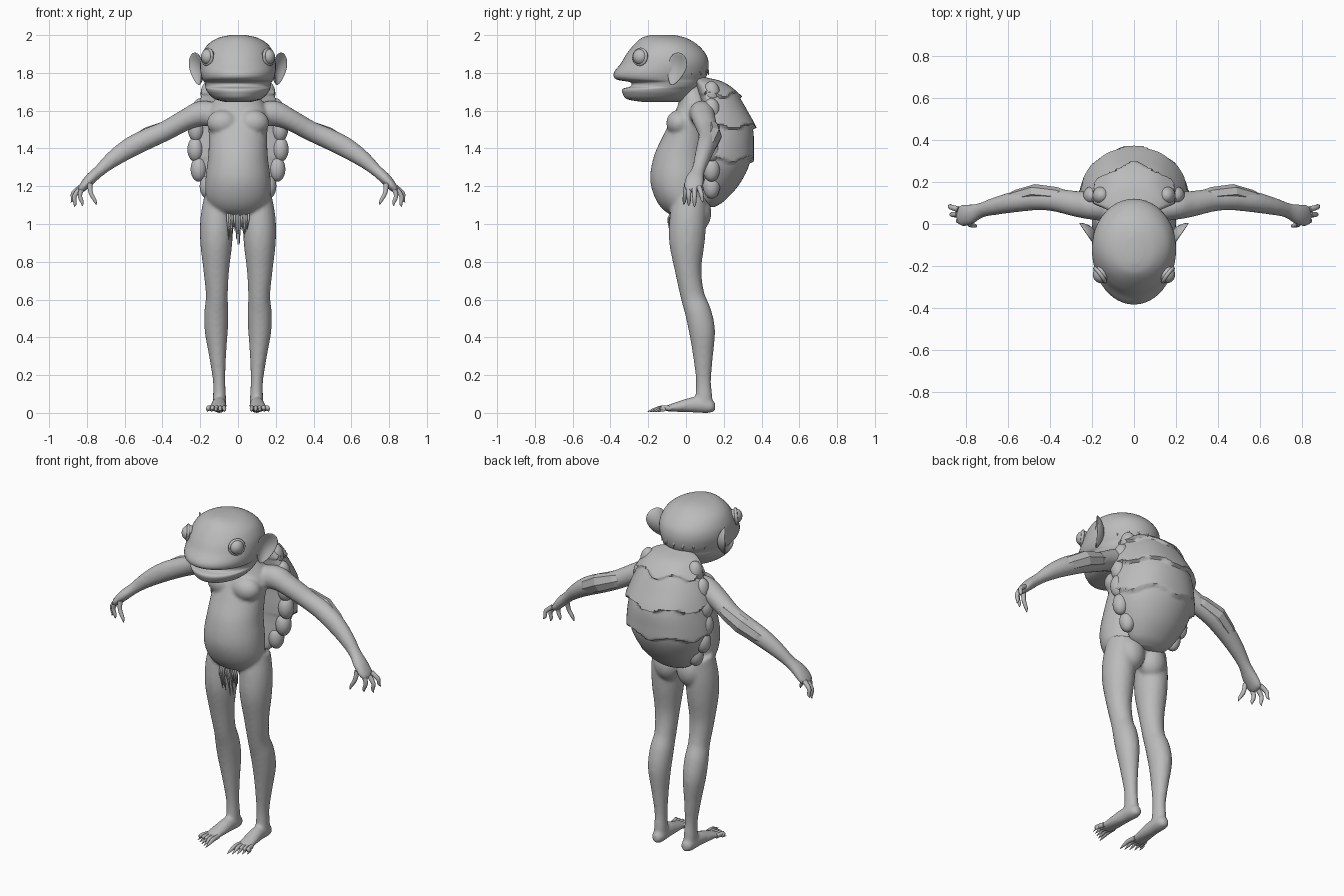
import bpy, bmesh, math, random
from mathutils import Vector, Matrix

cube = bpy.data.objects.get("Cube")
if cube:
    bpy.data.objects.remove(cube, do_unlink=True)
random.seed(4)

skin = bpy.data.materials.new("plain_grey")
skin.use_nodes = True
grey = (0.5, 0.5, 0.5, 1)
skin.diffuse_color = grey
for node in skin.node_tree.nodes:
    if node.type == 'BSDF_PRINCIPLED':
        node.inputs["Base Color"].default_value = grey
        node.inputs["Roughness"].default_value = 0.7


def spline(points, steps):
    """Smooth curve through tuples of any length."""
    pts = [points[0]] + list(points) + [points[-1]]
    out = []
    for i in range(1, len(pts) - 2):
        for k in range(steps):
            t = k / steps
            out.append([0.5 * (2 * b + (c - a) * t + (2 * a - 5 * b + 4 * c - d) * t * t
                               + (3 * b - a - 3 * c + d) * t ** 3)
                        for a, b, c, d in zip(*pts[i - 1:i + 3])])
    return out + [list(points[-1])]


def skin_rings(bm, rings):
    """Bridge closed rings of points and cap both ends."""
    rows = [[bm.verts.new(p) for p in ring] for ring in rings]
    n = len(rows[0])
    for a, b in zip(rows, rows[1:]):
        for i in range(n):
            j = (i + 1) % n
            bm.faces.new((a[i], a[j], b[j], b[i]))
    bm.faces.new(rows[0])
    bm.faces.new(rows[-1])


def tube(bm, points, sides=20, steps=5, ref=(0, 1, 0), axis=None):
    """Loft ellipses (x, y, z, radius along ref, radius across) along a path."""
    path = spline(points, steps)
    rings = []
    for i, p in enumerate(path):
        c = Vector(p[:3])
        t = Vector(axis) if axis else (Vector(path[min(i + 1, len(path) - 1)][:3])
                                       - Vector(path[max(i - 1, 0)][:3])).normalized()
        u = Vector(ref)
        u = (u - t * u.dot(t)).normalized()
        w = t.cross(u)
        ra, rb = max(p[3], 0.001), max(p[4], 0.001)
        rings.append([c + u * ra * math.cos(a) + w * rb * math.sin(a)
                      for a in (math.tau * k / sides for k in range(sides))])
    skin_rings(bm, rings)


def ball(bm, center, radii, seg=24):
    m = Matrix.Translation(center) @ Matrix.Diagonal((*radii, 1))
    return bmesh.ops.create_uvsphere(bm, u_segments=seg, v_segments=seg // 2, radius=1, matrix=m)["verts"]


def mirror(bm):
    geom = bmesh.ops.duplicate(bm, geom=bm.verts[:] + bm.edges[:] + bm.faces[:])["geom"]
    for v in geom:
        if isinstance(v, bmesh.types.BMVert):
            v.co.x *= -1


def finish(bm, name, angle=50, voxel=0, relax=0):
    bmesh.ops.recalc_face_normals(bm, faces=bm.faces[:])
    mesh = bpy.data.meshes.new(name)
    bm.to_mesh(mesh)
    bm.free()
    mesh.materials.append(skin)
    ob = bpy.data.objects.new(name, mesh)
    bpy.context.collection.objects.link(ob)
    for poly in mesh.polygons:
        poly.use_smooth = angle > 0
    if voxel:
        r = ob.modifiers.new("blend", 'REMESH')
        r.mode, r.voxel_size, r.use_smooth_shade = 'VOXEL', voxel, True
        s = ob.modifiers.new("relax", 'SMOOTH')
        s.factor, s.iterations = 0.5, relax
    elif angle:
        bpy.ops.object.select_all(action='DESELECT')
        ob.select_set(True)
        bpy.context.view_layer.objects.active = ob
        bpy.ops.object.shade_smooth_by_angle(angle=math.radians(angle))
    return ob


# Body: limbs on one side, mirrored, then torso, blended into one skin
bm = bmesh.new()
tube(bm, [(.1, .02, 1.14, .09, .08), (.112, .01, 1.02, .098, .088), (.115, .005, .9, .094, .085),
          (.115, .012, .75, .07, .068), (.112, .035, .62, .064, .058), (.115, .065, .53, .07, .064),
          (.115, .085, .43, .069, .061), (.108, .09, .3, .053, .045), (.1, .093, .17, .04, .033),
          (.098, .095, .08, .045, .035), (.098, .095, .03, .045, .035)])
tube(bm, [(.097, .155, .035, .015, .02), (.097, .13, .035, .035, .035), (.1, .05, .043, .038, .042),
          (.105, -.03, .034, .043, .03), (.11, -.09, .025, .045, .018), (.11, -.115, .022, .035, .012)],
     ref=(1, 0, 0))
tube(bm, [(.1, .07, 1.575, .06, .06), (.19, .085, 1.585, .066, .068), (.27, .095, 1.555, .062, .057),
          (.38, .115, 1.495, .055, .053), (.47, .12, 1.455, .055, .055), (.57, .105, 1.405, .05, .054),
          (.66, .085, 1.345, .042, .044), (.73, .065, 1.285, .036, .032), (.785, .045, 1.235, .05, .03),
          (.825, .04, 1.19, .05, .022), (.84, .04, 1.175, .03, .012)])
ball(bm, (.075, .06, 1.06), (.08, .075, .1))       # buttock
ball(bm, (.08, -.035, 1.535), (.085, .07, .07))    # chest muscle
mirror(bm)
tube(bm, [(0, 0, 1.03, .04, .05), (0, -.01, 1.07, .105, .13), (0, -.025, 1.14, .14, .168),
          (0, -.035, 1.24, .155, .172), (0, -.025, 1.36, .145, .158), (0, .005, 1.47, .125, .155),
          (0, .03, 1.56, .105, .16), (0, .045, 1.64, .085, .135), (0, .035, 1.7, .075, .1),
          (0, .02, 1.76, .07, .09)], sides=32, axis=(0, 0, 1))
finish(bm, "body", voxel=.009, relax=8)

# Head: stacked ovals given as height, front, back and half width, with a mouth notch
bm = bmesh.new()
levels = [(1.645, -.22, 0, .06), (1.66, -.31, .02, .12), (1.69, -.335, .05, .155), (1.715, -.335, .07, .17),
          (1.728, -.295, .08, .172), (1.75, -.295, .09, .178), (1.766, -.37, .1, .188), (1.8, -.382, .115, .198),
          (1.85, -.345, .12, .2), (1.9, -.315, .105, .19), (1.95, -.275, .06, .16), (1.985, -.235, 0, .105),
          (2, -.19, -.06, .04)]
tube(bm, [(0, (f + b) / 2, z, (b - f) / 2, w) for z, f, b, w in levels], sides=48, axis=(0, 0, 1))
finish(bm, "head", angle=70)

# Eyes with raised lids
bm = bmesh.new()
ball(bm, (.158, -.24, 1.885), (.038, .042, .042))
mirror(bm)
finish(bm, "eyes")
bm = bmesh.new()
look = Vector((.8, -.6, .1)).normalized()
side = look.cross(Vector((0, 0, 1))).normalized()
up = side.cross(look)
hub = Vector((.162, -.243, 1.885))
rings = []
for i in range(24):
    a = math.tau * i / 24
    out = side * math.cos(a) + up * math.sin(a)
    rings.append([hub + out * (.04 + .009 * math.cos(b)) + look * .009 * math.sin(b)
                  for b in (math.tau * k / 8 for k in range(8))])
skin_rings(bm, rings + rings[:1])
bmesh.ops.remove_doubles(bm, verts=bm.verts[:], dist=.0001)
mirror(bm)
finish(bm, "eyelids", angle=80)

# Cupped ears
bm = bmesh.new()
long = Vector((.2, .3, .93)).normalized()
wide = Vector((.55, .8, -.3))
wide = (wide - long * wide.dot(long)).normalized()
face = wide.cross(long)
for v in ball(bm, (0, 0, 0), (1, 1, 1)):
    x, y, z = v.co
    cup = .03 * (x * x + z * z) - .018
    v.co = (Vector((.212, -.045, 1.82)) + wide * x * .055 * (1 + .35 * z)
            + long * z * .09 + face * (y * .012 + cup))
mirror(bm)
finish(bm, "ears", angle=70)

# Swept ridges of hair over the crown
bm = bmesh.new()
for i in range(-4, 5):
    a = i * .3
    s, c = math.sin(a), math.cos(a)
    tube(bm, [(.09 * s, -.1 + .08 * c, 1.982, .004, .003), (.14 * s, -.1 + .14 * c, 1.952, .015, .008),
              (.175 * s, -.11 + .19 * c, 1.905, .018, .008), (.185 * s, -.11 + .22 * c, 1.84, .012, .006),
              (.185 * s, -.11 + .23 * c, 1.79, .002, .002)], sides=8, ref=(c, -s, 0))
finish(bm, "hair_ridges", angle=80)

# Shell: overlapping tiers with wavy lower edges
bm = bmesh.new()
profile = [(1.775, .11, .07, .08), (1.75, .2, .14, .09), (1.69, .27, .185, .11), (1.6, .32, .22, .13),
           (1.5, .355, .235, .14), (1.4, .35, .24, .14), (1.3, .33, .225, .14), (1.2, .275, .18, .13),
           (1.12, .2, .12, .12), (1.09, .15, .06, .12)]
edges = [1.78, 1.685, 1.515, 1.34, 1.08]
rings = []
for z, back, half, mid in spline(profile, 10):
    ring = []
    for k in range(72):
        a = math.tau * k / 72
        s, c = math.sin(a), math.cos(a)
        wave = z + .014 * math.cos(6 * a) * (c > -.2)
        grow = 1
        for hi, lo in zip(edges, edges[1:]):
            if lo <= wave < hi:
                grow = 1 + .1 * ((hi - wave) / (hi - lo)) ** 1.5 * (lo > 1.1)
        depth = (back - mid) * c * grow if c > 0 else .045 * c
        ring.append((half * s * grow, mid + depth, z))
    rings.append(ring)
skin_rings(bm, rings)
finish(bm, "shell", angle=60)

# Scalloped shell rim
bm = bmesh.new()
for x, z in ((.16, 1.2), (.208, 1.29), (.225, 1.395), (.222, 1.5), (.2, 1.6), (.155, 1.69)):
    ball(bm, (x, .135, z), (.043, .045, .066))
mirror(bm)
finish(bm, "shell_rim")

# Faceted forearm guards
bm = bmesh.new()
tube(bm, [(.31, .135, 1.53, .02, .025), (.37, .14, 1.505, .036, .045), (.47, .15, 1.465, .04, .052),
          (.56, .125, 1.415, .038, .045), (.64, .1, 1.365, .02, .025)], sides=7, steps=1)
mirror(bm)
finish(bm, "forearm_guards", angle=0)

# Clawed fingers
bm = bmesh.new()
for base, tip in (((.785, .005, 1.215), (.75, -.012, 1.1)), ((.825, .015, 1.19), (.825, .015, 1.095)),
                  ((.84, .045, 1.185), (.868, .045, 1.09)), ((.835, .07, 1.195), (.885, .09, 1.115))):
    p, q = Vector(base), Vector(tip)
    knuckle = p.lerp(q, .5) + Vector((.012, 0, .008))
    tube(bm, [(*p, .014, .014), (*knuckle, .012, .012), (*p.lerp(q, .8), .009, .009), (*q, .001, .001)],
         sides=10)
mirror(bm)
finish(bm, "fingers", angle=80)

# Clawed toes
bm = bmesh.new()
for i in range(5):
    x = .077 + .017 * i
    end = -.205 + .014 * i
    tube(bm, [(x, -.08, .024, .012, .014), (x + .004 * (i - 1), -.13, .026, .011, .013),
              (x + .005 * (i - 1), end + .035, .017, .008, .009),
              (x + .006 * (i - 1), end, .006, .001, .001)], sides=10, ref=(1, 0, 0))
mirror(bm)
finish(bm, "toes", angle=80)

# Hanging moss strands below the belly
bm = bmesh.new()
for i in range(13):
    x = -.054 + .009 * i
    low = random.uniform(.9, .98) - (.03 if abs(x) < .01 else 0)
    y = random.uniform(-.095, -.075)
    tube(bm, [(x, y + .03, 1.07, .005, .006), (x * 1.03, y, 1.03, .005, .006),
              (x * .95, y + .01, (low + 1.03) / 2, .004, .005), (x * .9, y + .02, low, .001, .001)], sides=6, steps=3)
finish(bm, "moss_strands", angle=80)
